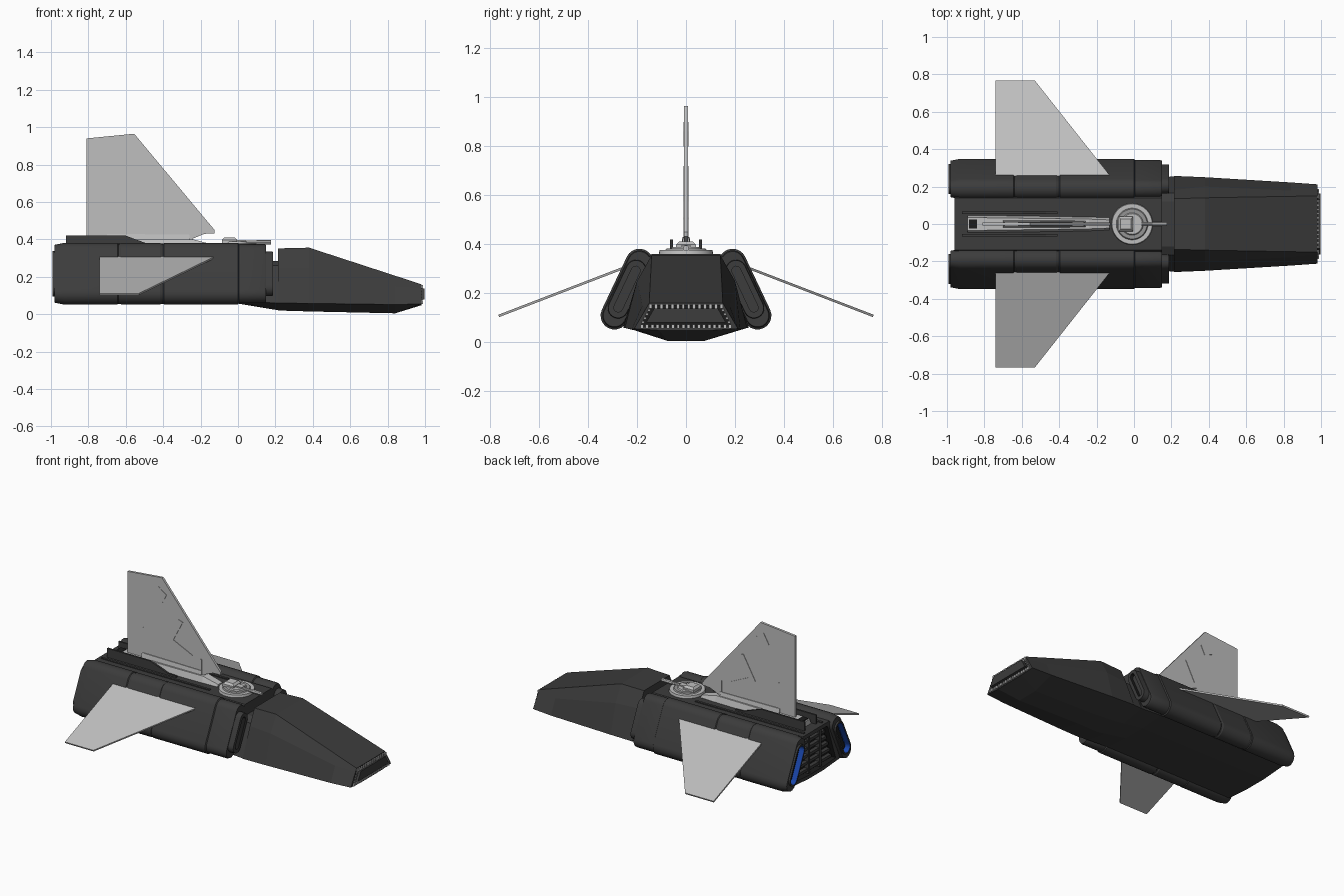
import bpy, bmesh, math
from mathutils import Vector

if "Cube" in bpy.data.objects:
    bpy.data.objects.remove(bpy.data.objects["Cube"])


def material(name, rgb):
    m = bpy.data.materials.new(name)
    m.diffuse_color = (*rgb, 1)
    m.use_nodes = True
    m.node_tree.nodes["Principled BSDF"].inputs["Base Color"].default_value = m.diffuse_color
    return m


HULL = material("dark hull grey", (0.045, 0.045, 0.045))
LIGHT = material("light grey", (0.52, 0.52, 0.52))
BLACK = material("black", (0.012, 0.012, 0.012))
BLUE = material("engine blue", (0.01, 0.06, 0.4))
MID = material("trim grey", (0.3, 0.3, 0.3))


def finish(name, bm, mats, smooth=False):
    bmesh.ops.recalc_face_normals(bm, faces=bm.faces)
    me = bpy.data.meshes.new(name)
    bm.to_mesh(me)
    bm.free()
    for m in mats:
        me.materials.append(m)
    if smooth:
        me.shade_smooth()
        me.set_sharp_from_angle(angle=math.radians(30))
    ob = bpy.data.objects.new(name, me)
    bpy.context.collection.objects.link(ob)
    return ob


def loft(name, rings, mats, idx=None, smooth=False):
    """Skin matching closed rings; idx gives a material slot per segment, then the end cap."""
    bm = bmesh.new()
    vs = [[bm.verts.new(p) for p in r] for r in rings]
    n = len(vs[0])
    for k in range(len(vs) - 1):
        for i in range(n):
            j = (i + 1) % n
            f = bm.faces.new((vs[k][i], vs[k][j], vs[k + 1][j], vs[k + 1][i]))
            f.material_index = idx[k] if idx else 0
    bm.faces.new(vs[0])
    f = bm.faces.new(vs[-1])
    f.material_index = idx[-1] if idx else 0
    return finish(name, bm, mats, smooth)


def sym(x, half):
    """Ring across the x axis from a right-hand half profile of (y, z)."""
    return [(x, y, z) for y, z in half] + [(x, -y, z) for y, z in reversed(half)]


def slab(name, pts, offset, mat):
    """Flat plate: outline extruded both ways by offset."""
    o = Vector(offset)
    return loft(name, [[Vector(p) - o for p in pts], [Vector(p) + o for p in pts]], [mat])


def box(name, lo, hi, mat):
    x0, y0, z0 = lo
    x1, y1, z1 = hi
    return loft(name, [[(x, y0, z0), (x, y1, z0), (x, y1, z1), (x, y0, z1)] for x in (x0, x1)], [mat])


def disc(name, x, z0, z1, r0, r1, mat, n=32):
    ring = lambda r, z: [(x + r * math.cos(2 * math.pi * i / n), r * math.sin(2 * math.pi * i / n), z) for i in range(n)]
    return loft(name, [ring(r0, z0), ring(r1, z1)], [mat], smooth=True)


# Nose and cockpit hull, ending in a recessed front slot
loft("nose_hull", [
    sym(0.215, [(.135, .352), (.182, .25), (.257, .06), (.085, .02)]),
    sym(0.38, [(.14, .356), (.2, .25), (.25, .058), (.075, .015)]),
    sym(0.84, [(.148, .206), (.178, .15), (.222, .052), (.075, .005)]),
    sym(0.98, [(.15, .16), (.162, .14), (.212, .055), (.11, .048)]),
    sym(0.98, [(.138, .15), (.148, .135), (.185, .066), (.1, .062)]),
    sym(0.94, [(.138, .15), (.148, .135), (.185, .066), (.1, .062)]),
], [HULL, BLACK], [0, 0, 0, 0, 1, 1])

# Nose intake: core block and rows of small studs
loft("nose_core", [sym(x, [(.13, .138), (.163, .08)]) for x in (.94, .998)], [HULL])
for row, (z, w, n) in enumerate(((.147, .145, 14), (.064, .18, 18))):
    for i in range(n):
        y = -w + 2 * w * i / (n - 1)
        box(f"nose_stud_{row}_{i}", (.97, y - .006, z - .009), (.988, y + .006, z + .009), LIGHT)
for s in (1, -1):
    for i in range(4):
        y, z = s * (.152 + .008 * i), .13 - .016 * i
        box(f"nose_side_stud_{s}_{i}", (.97, y - .006, z - .005), (.988, y + .006, z + .005), MID)

# Centre hull with recessed stern
mid = [(.14, .36), (.15, .34), (.25, .07), (.08, .057)]
stern = [(.115, .335), (.125, .32), (.205, .09), (.08, .08)]
loft("centre_hull", [
    sym(.225, [(.12, .285), (.165, .26), (.255, .06), (.085, .02)]),
    sym(.15, [(.12, .285), (.165, .26), (.25, .062), (.083, .032)]),
    sym(.15, [(.14, .36), (.165, .33), (.25, .062), (.083, .032)]),
    sym(0, mid), sym(-.96, mid), sym(-.96, stern), sym(-.92, stern),
], [HULL, BLACK], [0, 0, 0, 0, 0, 1, 1])
for i in range(5):
    z = .11 + .047 * i
    w = .19 - .36 * (z - .09)
    box(f"stern_bar_{i}", (-.945, -w, z - .009), (-.915, w, z + .009), HULL)
for y in (-.06, .06):
    box("stern_rib", (-.95, y - .008, .085), (-.915, y + .008, .33), HULL)


def pod_ring(x, r, k, s):
    """Leaning stadium cross-section; k scales the length of its straight part."""
    c, h = Vector((.241, .2165)), Vector((-.051, .108)) * k
    a0 = math.atan2(h.y, h.x)
    out = []
    for sg in (1, -1):
        for i in range(11):
            a = a0 + (0 if sg > 0 else math.pi) - math.pi / 2 + math.pi * i / 10
            out.append((x, s * (c.x + sg * h.x + r * math.cos(a)), c.y + sg * h.y + r * math.sin(a)))
    return out


POD = [(.165, .018, .7), (.187, .018, .7), (.187, .04, .72), (.15, .042, .72), (.15, .046, 1), (.14, .05, 1),
       (.005, .05, 1), (0, .057, 1), (-.395, .057, 1), (-.4, .053, 1), (-.41, .053, 1), (-.415, .056, 1),
       (-.625, .056, 1), (-.63, .053, 1), (-.64, .053, 1), (-.645, .057, 1), (-.93, .057, 1), (-.98, .047, 1),
       (-.98, .042, .75), (-.992, .042, .75), (-.992, .032, .75), (-.955, .03, .75), (-.955, .02, .75),
       (-.965, .016, .75)]
wing = [(-.74, .24, .309), (-.115, .24, .309), (-.53, .765, .107), (-.74, .765, .107)]
for s, side in ((1, "left"), (-1, "right")):
    # Engine pod with front slot and blue exhaust
    loft(f"engine_pod_{side}", [pod_ring(x, r, k, s) for x, r, k in POD], [HULL, BLACK, BLUE],
         [1] + [0] * 19 + [2, 2, 1, 1], smooth=True)
    # Drooped wing
    slab(f"wing_{side}", [(x, s * y, z) for x, y, z in wing], (0, s * .0018, .0047), LIGHT)
    # Low dark strake beside the tail
    slab(f"strake_{side}", [(x, s * .06, z) for x, z in
         ((-.92, .35), (-.92, .42), (-.6, .42), (-.47, .372), (-.41, .37), (-.41, .35))], (0, .006, 0), HULL)
    # Deck rail along the hull
    box(f"deck_rail_{side}", (-.94, s * .095 - .008, .355), (-.14, s * .095 + .008, .366), HULL)

    # Raised plates on the tail fin
    for n, pts in (("lower", ((-.52, .56), (-.43, .72), (-.4, .71), (-.47, .575), (-.33, .51), (-.35, .49))),
                   ("upper", ((-.62, .83), (-.58, .9), (-.52, .86), (-.55, .8))),
                   ("rear", ((-.7, .43), (-.7, .6), (-.69, .6), (-.69, .43))),
                   ("front", ((-.27, .42), (-.27, .5), (-.26, .5), (-.26, .42)))):
        slab(f"fin_plate_{n}_{side}", [(x, s * .009, z) for x, z in pts], (0, .002, 0), LIGHT)

# Tail fin
slab("tail_fin", [(-.81, 0, .39), (-.81, 0, .94), (-.555, 0, .965), (-.125, 0, .45), (-.125, 0, .432),
                  (-.18, 0, .43), (-.24, 0, .405), (-.24, 0, .39)], (0, .008, 0), LIGHT)
# Tail base with side shoulders and rear vent
loft("tail_base", [sym(-.89, [(.034, .395), (.047, .358)]), sym(-.83, [(.034, .4), (.047, .358)]),
                   sym(-.24, [(.026, .4), (.038, .358)]), sym(-.13, [(.022, .372), (.034, .358)])], [LIGHT])
loft("fin_shoulder", [sym(-.7, [(.014, .43), (.02, .395)]), sym(-.26, [(.012, .425), (.018, .395)])], [LIGHT])
box("tail_vent", (-.882, -.025, .39), (-.84, .025, .402), BLACK)

# Deck turret
disc("turret_base", -.01, .355, .376, .112, .108, LIGHT)
disc("turret_ring", -.01, .376, .382, .085, .08, MID)
disc("turret_cap", -.01, .382, .388, .06, .055, LIGHT)
loft("turret_head", [[(x, y, z) for x, y in ((-.045 - w, -w), (-.045 + w, -w), (-.045 + w, w), (-.045 - w, w))]
                     for w, z in ((.04, .38), (.04, .398), (.028, .411))], [LIGHT])
box("turret_mount", (-.01, -.018, .38), (.04, .018, .396), LIGHT)
loft("turret_barrel", [[(x, r * math.cos(i * math.pi / 4), .384 + r * math.sin(i * math.pi / 4)) for i in range(8)]
                       for x, r in ((0, .009), (.1, .009), (.1, .012), (.176, .012))], [LIGHT])
